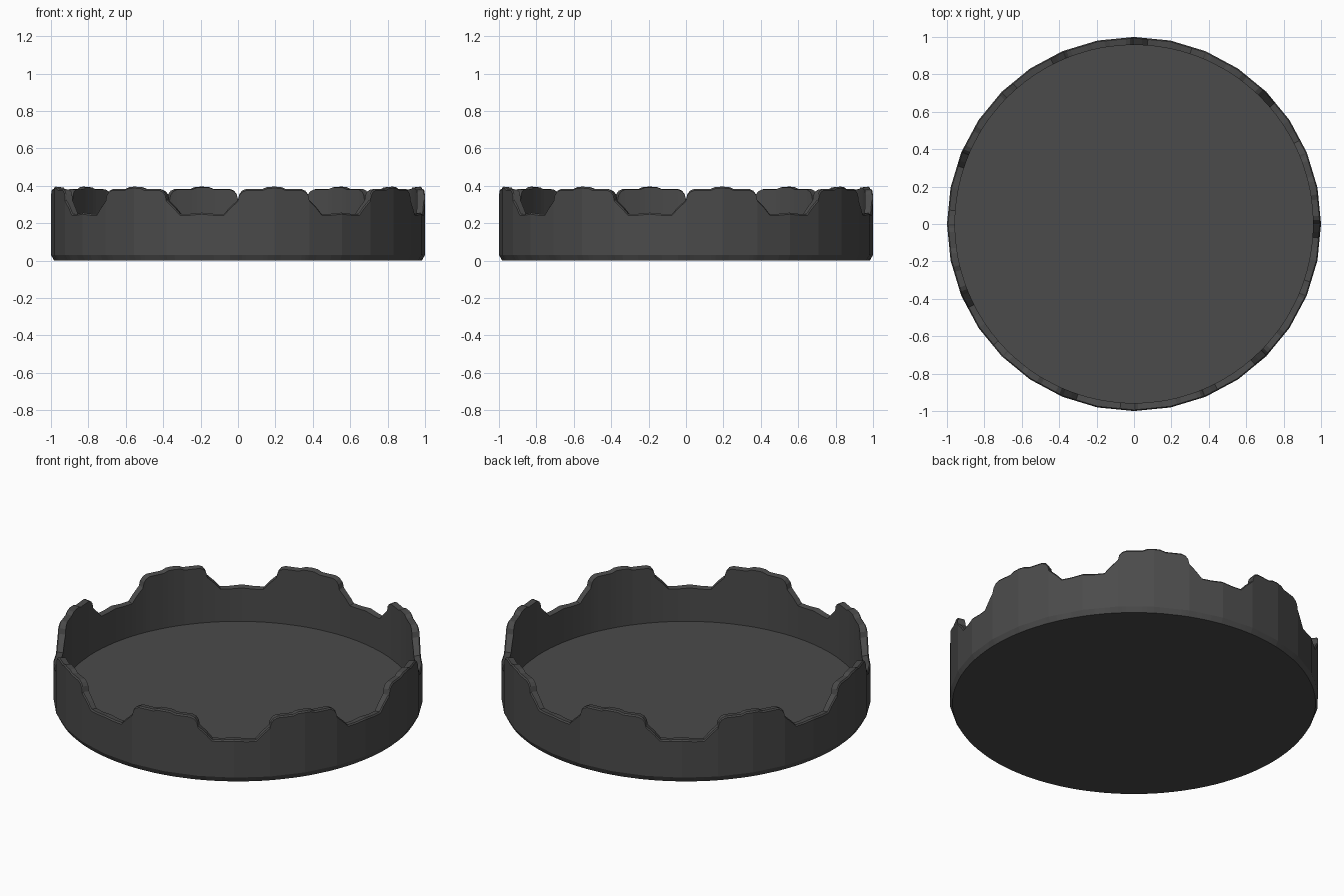
import bpy, bmesh, math

if "Cube" in bpy.data.objects:
    bpy.data.objects.remove(bpy.data.objects["Cube"])

R_OUT, R_IN, R_BASE = 1.0, 0.957, 0.983
FLOOR_Z, BEVEL_Z = 0.052, 0.03
STEP = math.radians(11.25)

# rim outline for one of eight repeats: (degrees, height)
rim = [(0, .325), (0.4, .355), (1.2, .373), (2.5, .383), (7.6, .383), (9.2, .394),
       (11.25, .395), (13.3, .394), (14.9, .383), (20, .383), (21.3, .373),
       (22.1, .355), (22.5, .325), (25, .285), (26.8, .25), (30, .25),
       (33.75, .256), (37.5, .25), (40.7, .25), (42.5, .285)]


def facet_radius(a):
    # distance to the edge of the 32-sided outer wall
    local = (a % STEP) - STEP / 2
    return R_OUT * math.cos(STEP / 2) / math.cos(local)


def point(bm, r, a, z):
    return bm.verts.new((r * math.sin(a), -r * math.cos(a), z))


dark = bpy.data.materials.new("dark grey")
dark.diffuse_color = (0.07, 0.07, 0.07, 1)
dark.use_nodes = True
dark.node_tree.nodes["Principled BSDF"].inputs["Base Color"].default_value = dark.diffuse_color

bm = bmesh.new()
columns = []
for k in range(8):
    for deg, z in rim:
        a = math.radians(deg + 45 * k)
        ro = facet_radius(a)
        columns.append([
            point(bm, R_BASE, a, 0),
            point(bm, ro, a, BEVEL_Z),
            point(bm, ro, a, z - 0.008),
            point(bm, ro - 0.006, a, z),
            point(bm, R_IN, a, z - 0.004),
            point(bm, R_IN, a, FLOOR_Z)])

# wall, rim and inside surface
n = len(columns)
for i in range(n):
    c, d = columns[i], columns[(i + 1) % n]
    for j in range(5):
        bm.faces.new((c[j], d[j], d[j + 1], c[j + 1]))

# underside and inner floor
bm.faces.new([c[0] for c in reversed(columns)])
bm.faces.new([c[5] for c in columns])
bmesh.ops.recalc_face_normals(bm, faces=bm.faces[:])

mesh = bpy.data.meshes.new("notched_dish")
bm.to_mesh(mesh)
bm.free()
mesh.materials.append(dark)
dish = bpy.data.objects.new("notched_dish", mesh)
bpy.context.collection.objects.link(dish)
